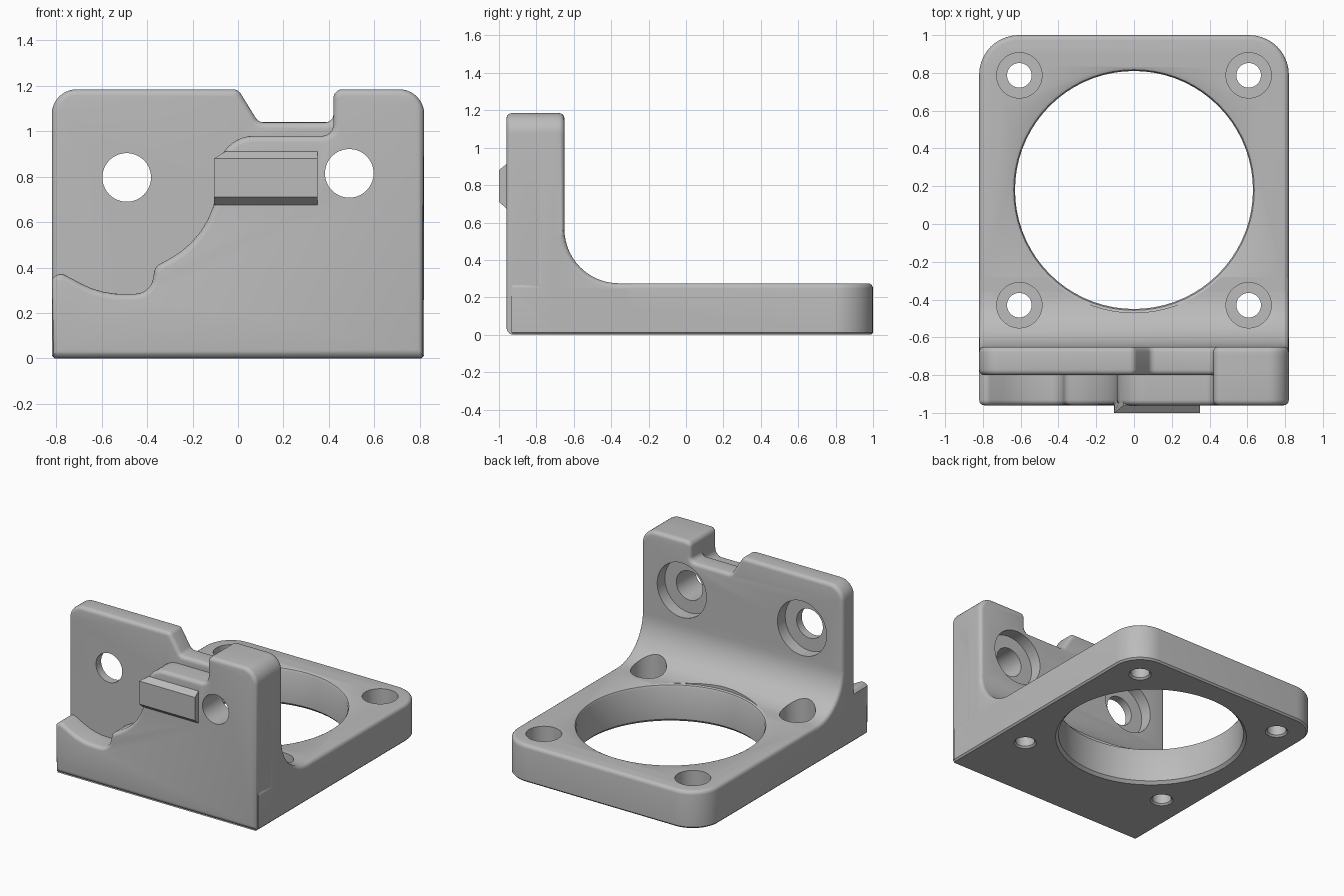
import bpy, bmesh, math
from mathutils import Vector, Matrix

cube = bpy.data.objects.get("Cube")
if cube:
    bpy.data.objects.remove(cube, do_unlink=True)

HALF, FRONT, STEP, BACK = 0.82, -0.96, -0.80, -0.65   # main planes of the bracket
PLATE, TOP, EDGE, CHAMFER = 0.275, 1.185, 0.028, 0.012


def rounded(corners):
    """Outline from (u, v, radius) corners, each replaced by an arc."""
    pts = []
    for i, (u, v, r) in enumerate(corners):
        p = Vector((u, v))
        a = Vector(corners[i - 1][:2])
        b = Vector(corners[(i + 1) % len(corners)][:2])
        if r == 0:
            pts.append(p)
            continue
        d1, d2 = (p - a).normalized(), (b - p).normalized()
        turn = math.atan2(d1.x * d2.y - d1.y * d2.x, d1.dot(d2))
        start = p - d1 * r * math.tan(abs(turn) / 2)
        side = math.copysign(r, turn)
        centre = start + Vector((-d1.y, d1.x)) * side
        n = max(4, int(abs(turn) * 7))
        for k in range(n + 1):
            pts.append(centre + Matrix.Rotation(turn * k / n, 2) @ (start - centre))
    return pts


def make_object(name, bm):
    bmesh.ops.recalc_face_normals(bm, faces=bm.faces)
    mesh = bpy.data.meshes.new(name)
    bm.to_mesh(mesh)
    bm.free()
    ob = bpy.data.objects.new(name, mesh)
    bpy.context.scene.collection.objects.link(ob)
    return ob


def bevel(bm, test, width, segments):
    edges = [e for e in bm.edges if all(test(v.co) for v in e.verts)]
    bmesh.ops.bevel(bm, geom=edges, offset=width, segments=segments, profile=0.5,
                    affect='EDGES', clamp_overlap=False)


def prism(name, outline, axis, lo, hi, bevels=()):
    """Extrude an outline along an axis, then bevel the edges each test picks."""
    place = {'x': lambda p, w: (w, p[0], p[1]),
             'y': lambda p, w: (p[0], w, p[1]),
             'z': lambda p, w: (p[0], p[1], w)}[axis]
    bm = bmesh.new()
    low, high = ([bm.verts.new(place(p, w)) for p in outline] for w in (lo, hi))
    bm.faces.new(low)
    bm.faces.new(high)
    for i in range(len(low)):
        bm.faces.new((low[i - 1], low[i], high[i], high[i - 1]))
    bmesh.ops.recalc_face_normals(bm, faces=bm.faces)
    for test, width, segments in bevels:
        bevel(bm, test, width, segments)
    return make_object(name, bm)


def lathe(name, profile, location, along_y=False):
    """Solid of revolution from (radius, height) pairs."""
    bm, n, rings = bmesh.new(), 72, []
    for r, h in profile:
        rings.append([bm.verts.new((r * math.cos(math.tau * k / n),
                                    r * math.sin(math.tau * k / n), h)) for k in range(n)])
    for a, b in zip(rings, rings[1:]):
        for k in range(n):
            bm.faces.new((a[k - 1], a[k], b[k], b[k - 1]))
    bm.faces.new(rings[0])
    bm.faces.new(rings[-1])
    turn = Matrix.Rotation(-math.pi / 2, 4, 'X') if along_y else Matrix()
    bm.transform(Matrix.Translation(location) @ turn)
    return make_object(name, bm)


def on(axis, value):
    return lambda co: abs(co[axis] - value) < 1e-4


# base plate with rounded rear corners
body = prism("mounting_bracket",
             rounded([(-HALF, FRONT + EDGE, 0), (HALF, FRONT + EDGE, 0),
                      (HALF, 1, 0.21), (-HALF, 1, 0.21)]),
             'z', 0, PLATE, [(on(2, 0), CHAMFER, 1), (on(2, PLATE), EDGE, 4)])

# upright wall with a notch in its top edge
wall = prism("upright_wall",
             rounded([(-HALF, 0.1, 0), (HALF, 0.1, 0), (HALF, TOP, 0.11), (0.42, TOP, 0.04),
                      (0.42, 1.04, 0.035), (0.09, 1.04, 0.04), (0, TOP, 0.04), (-HALF, TOP, 0.11)]),
             'y', STEP, BACK, [(on(1, STEP), EDGE, 4), (on(1, BACK), EDGE, 4)])

# thick front layer with the curved, stepped upper edge
front = prism("front_layer",
              rounded([(-HALF, 0, 0), (HALF, 0, 0), (HALF, TOP, 0.11), (0.42, TOP, 0.04),
                       (0.42, 0.98, 0.05), (-0.09, 0.98, 0.16), (-0.09, 0.55, 0.4),
                       (-0.365, 0.405, 0.05), (-0.385, 0.287, 0.08), (-0.6, 0.28, 0.4),
                       (-0.785, 0.38, 0.04), (-HALF, 0.35, 0)]),
              'y', FRONT, -0.7,
              [(on(2, 0), CHAMFER, 1),
               (lambda co: on(1, FRONT)(co) and co.z > CHAMFER / 2, EDGE, 4)])

# concave fillet between wall and plate
R = 0.29
arc = [(BACK + R - R * math.sin(t), PLATE + R - R * math.cos(t))
       for t in (math.pi / 2 * k / 14 for k in range(15))]
fillet = prism("inner_fillet",
               [(-0.75, 0.12), (-0.28, 0.12), (-0.28, PLATE)] + arc + [(-0.75, PLATE + R)],
               'x', -HALF, HALF, [(on(0, -HALF), EDGE, 4), (on(0, HALF), EDGE, 4)])

# raised rib on the front face, its left end following the curved edge
rib = prism("front_rib", [(-0.9, 0.675), (FRONT, 0.675), (-1, 0.71), (-1, 0.88),
                          (FRONT, 0.912), (-0.9, 0.912)], 'x', -0.105, 0.35)
for v in rib.data.vertices:
    if v.co.x < 0 and v.co.z > 0.9:
        v.co.x += 0.05

# large bore, counterbored plate holes and counterbored wall holes
cutters = [lathe("bore_cutter", [(0.66, -0.01), (0.63, 0.02), (0.63, PLATE - 0.02),
                                 (0.637, PLATE - 0.006), (0.65, PLATE), (0.65, 0.6)],
                 (0, 0.18, 0))]
for x in (-0.607, 0.607):
    for y in (-0.43, 0.787):
        cutters.append(lathe("plate_hole_cutter",
                             [(0.087, -0.01), (0.065, CHAMFER), (0.065, 0.1),
                              (0.12, 0.1), (0.12, 0.7)], (x, y, 0)))
for x, z in ((-0.49, 0.797), (0.49, 0.815)):
    cutters.append(lathe("wall_hole_cutter",
                         [(0.107, -1.1), (0.107, -0.74), (0.2, -0.74), (0.2, -0.4)],
                         (x, 0, z), True))

# combine everything into one solid
bpy.context.view_layer.objects.active = body
for tool in [wall, front, fillet, rib] + cutters:
    mod = body.modifiers.new(tool.name, 'BOOLEAN')
    mod.solver = 'EXACT'
    mod.operation = 'DIFFERENCE' if tool in cutters else 'UNION'
    mod.object = tool
    bpy.ops.object.modifier_apply(modifier=mod.name)
    bpy.data.objects.remove(tool, do_unlink=True)

# single grey finish
grey = bpy.data.materials.new("plain_grey")
grey.use_nodes = True
colour = (0.5, 0.5, 0.5, 1)
grey.diffuse_color = colour
grey.node_tree.nodes["Principled BSDF"].inputs["Base Color"].default_value = colour
body.data.materials.clear()
body.data.materials.append(grey)

bpy.ops.object.select_all(action='DESELECT')
body.select_set(True)
bpy.ops.object.shade_smooth_by_angle(angle=math.radians(32))
